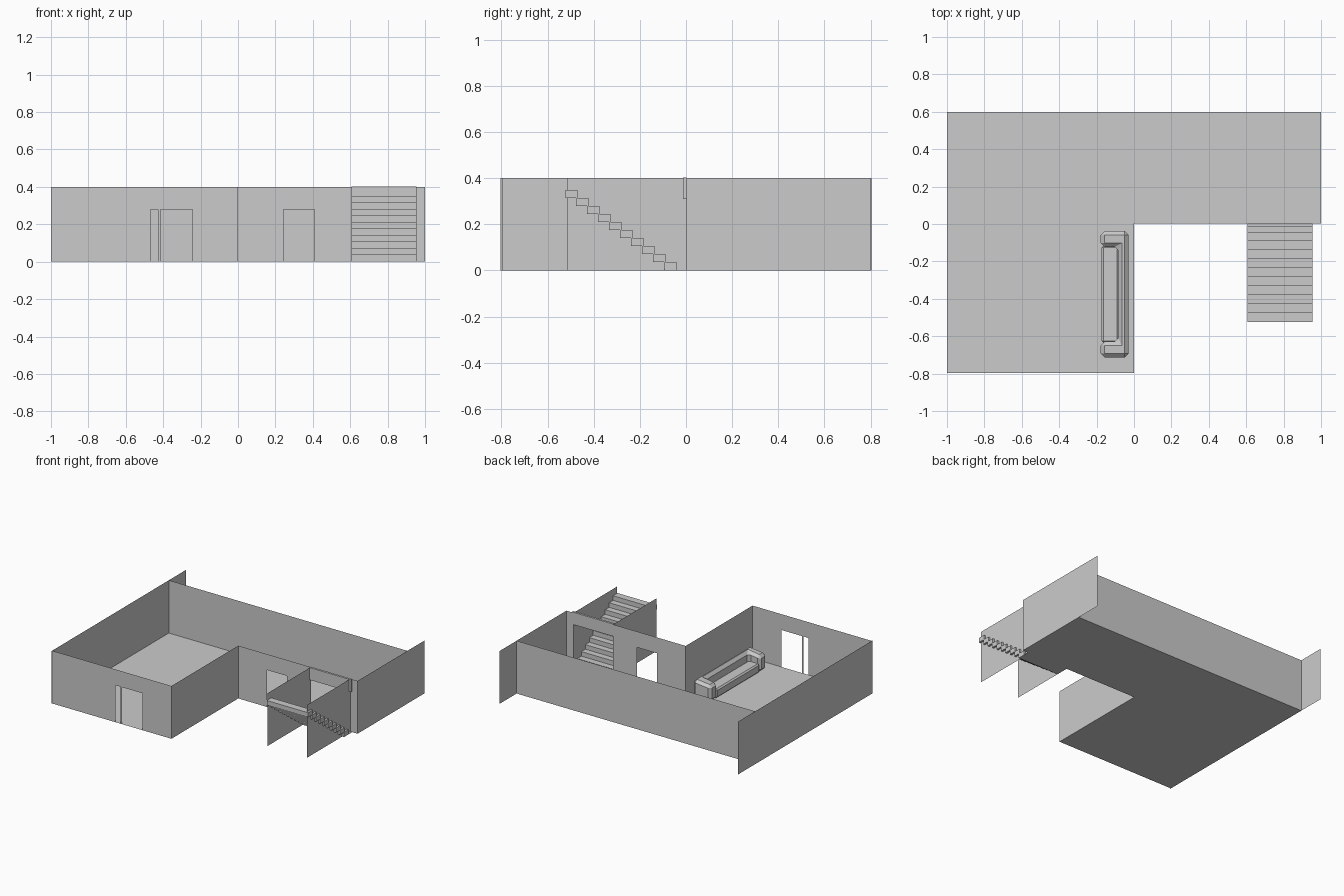
import bpy, bmesh

if "Cube" in bpy.data.objects:
    bpy.data.objects.remove(bpy.data.objects["Cube"])

H = 0.40  # wall height


def make(name, bm):
    me = bpy.data.meshes.new(name)
    bm.to_mesh(me)
    bm.free()
    ob = bpy.data.objects.new(name, me)
    bpy.context.collection.objects.link(ob)
    return ob


def box(name, x0, x1, y0, y1, z0, z1):
    bm = bmesh.new()
    bmesh.ops.create_cube(bm, size=1)
    for v in bm.verts:
        v.co.x = x0 if v.co.x < 0 else x1
        v.co.y = y0 if v.co.y < 0 else y1
        v.co.z = z0 if v.co.z < 0 else z1
    return make(name, bm)


def polygon(name, pts):
    bm = bmesh.new()
    bm.faces.new([bm.verts.new(p) for p in pts])
    return make(name, bm)


def wall_along_y(name, x, y0, y1):
    return polygon(name, [(x, y0, 0), (x, y1, 0), (x, y1, H), (x, y0, H)])


def wall_along_x(name, y, x0, x1, openings=()):
    """Thin wall whose outline steps around floor-level openings (x0, x1, top)."""
    pts = [(x0, 0)]
    for a, b, top in openings:
        pts += [(a, 0), (a, top), (b, top), (b, 0)]
    pts += [(x1, 0), (x1, H), (x0, H)]
    return polygon(name, [(x, y, z) for x, z in pts])


def bevel(ob, width):
    m = ob.modifiers.new("bevel", 'BEVEL')
    m.width = width
    m.segments = 1
    m.limit_method = 'ANGLE'


# L-shaped floor
F, M, B = -0.797, 0.003, 0.60
polygon("floor", [(-1, F, 0), (0, F, 0), (0, M, 0), (1, M, 0), (1, B, 0), (-1, B, 0)])

# Outer walls; the side walls run past the back wall
wall_along_y("left_wall", -1, -0.805, 0.805)
wall_along_y("right_wall", 1, M, 0.803)
wall_along_y("inner_side_wall", 0, F, M)
wall_along_x("back_wall", B, -1, 1)

# Walls with door, side light and stair openings
wall_along_x("front_wall", F, -1, 0, [(-0.467, -0.427, 0.28), (-0.415, -0.243, 0.28)])
wall_along_x("inner_front_wall", M, 0, 1, [(0.243, 0.41, 0.28), (0.61, 0.94, 0.31)])

# Stairwell walls and lintel
for side, x in (("left", 0.608), ("right", 0.94)):
    wall_along_y("stair_wall_" + side, x, -0.517, M)
box("stair_lintel", 0.608, 0.955, -0.013, M, 0.31, 0.403)

# Stairs climbing towards the front, with a thin landing at the foot
for i in range(10):
    y = -0.042 - 0.0475 * i
    z = 0.0347 * i
    box("stair_step_%02d" % (i + 1), 0.608, 0.955, y - 0.054, y, z + 0.001, z + 0.036)
box("stair_landing", 0.608, 0.955, -0.09, M, 0, 0.003)

# Sofa: U-shaped back and arms
bm = bmesh.new()
outline = [(-0.178, -0.713), (-0.03, -0.713), (-0.03, -0.038), (-0.178, -0.038),
           (-0.178, -0.122), (-0.085, -0.122), (-0.085, -0.629), (-0.178, -0.629)]
face = bm.faces.new([bm.verts.new((x, y, 0.001)) for x, y in outline])
ext = bmesh.ops.extrude_face_region(bm, geom=[face])
for v in [g for g in ext["geom"] if isinstance(g, bmesh.types.BMVert)]:
    v.co.z = 0.14
    if v.co.x < -0.1:      # arms are a little lower at the front
        v.co.z = 0.125
bmesh.ops.recalc_face_normals(bm, faces=bm.faces)
bevel(make("sofa_back_and_arms", bm), 0.02)

# Sofa seat
bevel(box("sofa_seat", -0.174, -0.08, -0.635, -0.116, 0.001, 0.07), 0.01)
